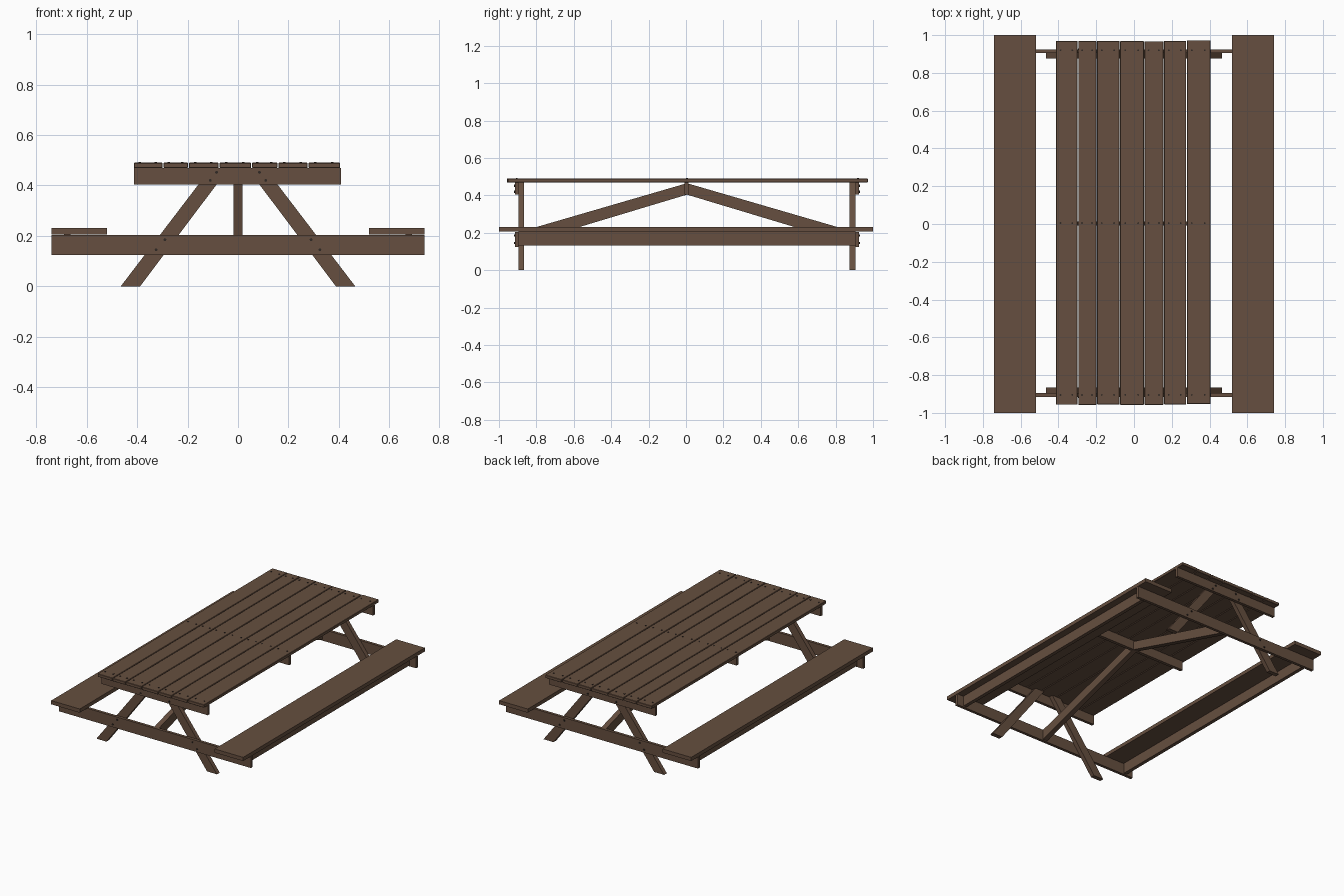
import bpy, bmesh, math, random
from mathutils import Matrix

random.seed(4)
cube = bpy.data.objects.get("Cube")
if cube:
    bpy.data.objects.remove(cube, do_unlink=True)


def material(name, colour):
    m = bpy.data.materials.new(name)
    m.use_nodes = True
    m.diffuse_color = (*colour, 1)
    bsdf = next(n for n in m.node_tree.nodes if n.type == "BSDF_PRINCIPLED")
    bsdf.inputs["Base Color"].default_value = (*colour, 1)
    bsdf.inputs["Roughness"].default_value = 0.8
    return m


wood = material("brown wood", (0.133, 0.078, 0.05))
steel = material("dark steel", (0.03, 0.022, 0.018))


def finish(name, bm, mat):
    bmesh.ops.recalc_face_normals(bm, faces=bm.faces)
    mesh = bpy.data.meshes.new(name)
    bm.to_mesh(mesh)
    bm.free()
    mesh.materials.append(mat)
    ob = bpy.data.objects.new(name, mesh)
    bpy.context.scene.collection.objects.link(ob)
    return ob


def board(name, x, y, z):
    """Straight board given by its (low, high) extents."""
    bm = bmesh.new()
    bmesh.ops.create_cube(bm, size=1)
    for v in bm.verts:
        v.co = [r[0] if c < 0 else r[1] for c, r in zip(v.co, (x, y, z))]
    return finish(name, bm, wood)


def prism(name, profile, axis, low, high):
    """Slanted board: (u, z) profile extruded along x or y."""
    bm = bmesh.new()
    place = (lambda u, z, t: (t, u, z)) if axis == "x" else (lambda u, z, t: (u, t, z))
    face = bm.faces.new([bm.verts.new(place(u, z, low)) for u, z in profile])
    new = bmesh.ops.extrude_face_region(bm, geom=[face])["geom"]
    for v in new:
        if isinstance(v, bmesh.types.BMVert):
            v.co["xy".index(axis)] = high
    return finish(name, bm, wood)


def discs(name, points, radius, depth, along_y=False):
    """Group of nail or bolt heads."""
    bm = bmesh.new()
    turn = Matrix.Rotation(math.pi / 2, 4, "X") if along_y else Matrix.Identity(4)
    for p in points:
        bmesh.ops.create_cone(bm, cap_ends=True, segments=8, radius1=radius,
                              radius2=radius, depth=depth,
                              matrix=Matrix.Translation(p) @ turn)
    return finish(name, bm, steel)


# Table top planks, with slightly uneven ends and small gaps
edges = [-0.415, -0.297, -0.197, -0.075, 0.054, 0.158, 0.278, 0.407]
nails = []
for i, (a, b) in enumerate(zip(edges, edges[1:])):
    shift = random.uniform(-0.003, 0.003)
    plank = board(f"top_plank_{i + 1}", (a + 0.002, b - 0.002),
                  (-0.955 + shift, 0.97 + shift), (0.469, 0.49))
    bevel = plank.modifiers.new("soft edges", "BEVEL")
    bevel.width = 0.002
    for y in (-0.905, 0.005, 0.92):
        nails += [(a + (b - a) * t, y, 0.49) for t in (0.22, 0.75)]
discs("plank_nails", nails, 0.005, 0.006)

# Supports at each end: top cleat, seat bearer and a pair of splayed legs
for end, s, c in (("front", -1, -0.895), ("back", 1, 0.905)):
    outer = sorted((c, c + s * 0.02))
    board(f"{end}_top_cleat", (-0.412, 0.408), outer, (0.404, 0.469))
    board(f"{end}_seat_bearer", (-0.74, 0.74), outer, (0.125, 0.204))
    bolts = []
    for side, m in (("left", 1), ("right", -1)):
        leg = [(m * u, z) for u, z in
               ((0.465, 0), (0.388, 0), (0.036, 0.469), (0.107, 0.469))]
        prism(f"{end}_{side}_leg", leg, "y", *sorted((c, c - s * 0.03)))
        bolts += [(m * x, c + s * 0.021, z) for x, z in
                  ((0.325, 0.145), (0.29, 0.185), (0.11, 0.42), (0.085, 0.452))]
    discs(f"{end}_bolts", bolts, 0.006, 0.008, True)
    # Diagonal brace from the seat bearer to the middle of the top
    brace = [(0.005, 0.404), (0.005, 0.465), (c, 0.203), (c, 0.133)]
    prism(f"{end}_diagonal_brace", brace, "x", -0.018, 0.018)

# Middle cleat under the top
board("middle_top_cleat", (-0.4, 0.4), (-0.008, 0.014), (0.404, 0.469))

# Benches with a stiffening rail underneath
for side, m in (("left", 1), ("right", -1)):
    board(f"{side}_bench_seat", sorted((m * 0.52, m * 0.74)), (-1, 1), (0.206, 0.232))
    board(f"{side}_bench_rail", sorted((m * 0.665, m * 0.69)), (-0.895, 0.905),
          (0.133, 0.206))
